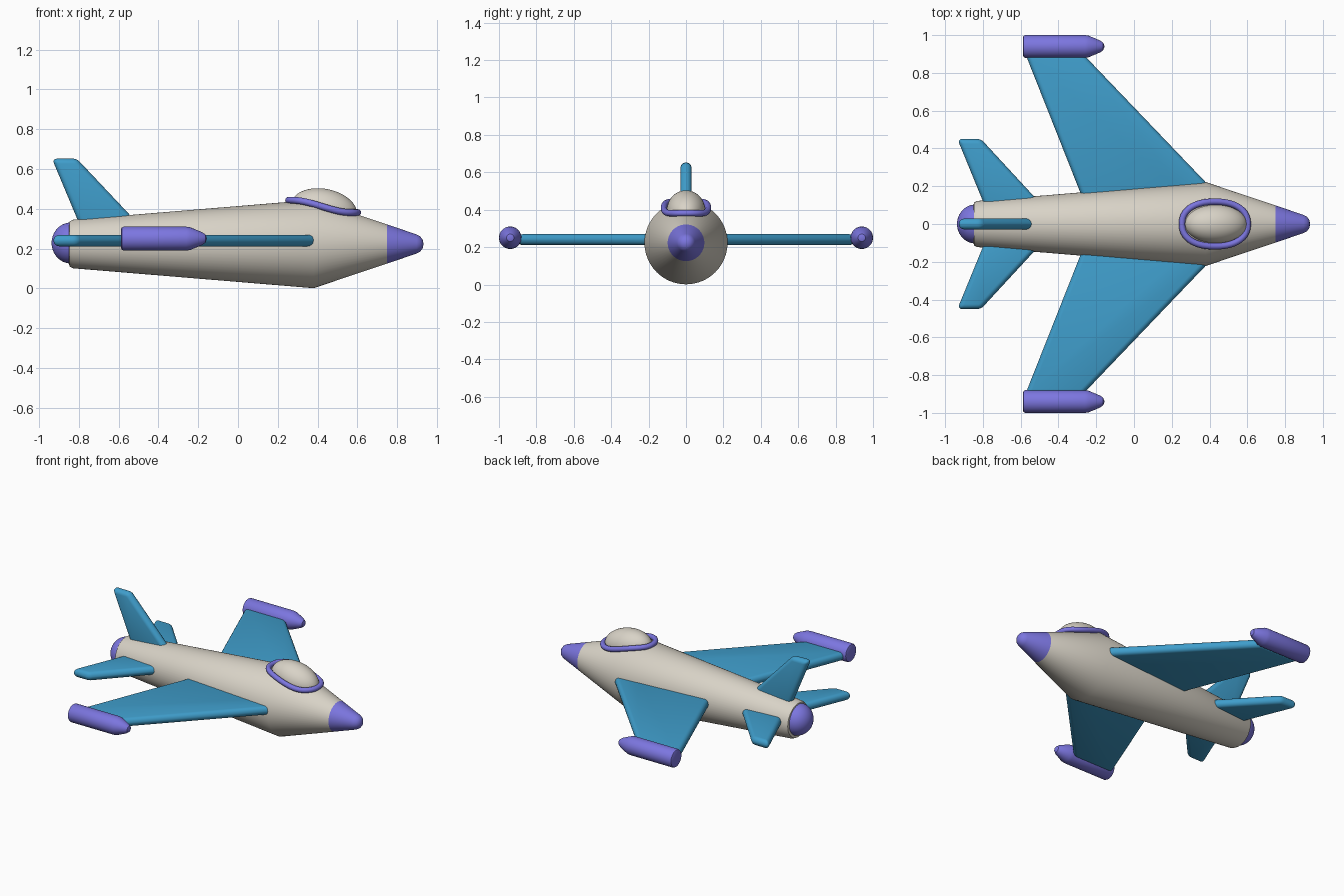
import bpy, bmesh, math
from mathutils import Vector, Matrix

cube = bpy.data.objects.get("Cube")
if cube:
    bpy.data.objects.remove(cube, do_unlink=True)


def material(name, rgb):
    m = bpy.data.materials.new(name)
    m.use_nodes = True
    m.diffuse_color = (*rgb, 1)
    bsdf = next(n for n in m.node_tree.nodes if n.type == 'BSDF_PRINCIPLED')
    bsdf.inputs["Base Color"].default_value = (*rgb, 1)
    return m


GREY = material("warm grey", (0.69, 0.65, 0.57))
BLUE = material("sky blue", (0.05, 0.34, 0.60))
PURPLE = material("violet", (0.20, 0.18, 0.74))
AXIS_Z = 0.223   # height of the fuselage axis
WING_Z = 0.24


def finish(name, bm, mats, angle=35):
    bmesh.ops.recalc_face_normals(bm, faces=bm.faces)
    me = bpy.data.meshes.new(name)
    bm.to_mesh(me)
    bm.free()
    ob = bpy.data.objects.new(name, me)
    bpy.context.collection.objects.link(ob)
    for m in mats:
        me.materials.append(m)
    bpy.ops.object.select_all(action='DESELECT')
    ob.select_set(True)
    bpy.context.view_layer.objects.active = ob
    bpy.ops.object.shade_smooth_by_angle(angle=math.radians(angle))
    return ob


def lathe(name, profile, centre, mats, steps=64, nose_x=None):
    """Turn (x, radius) points around a lengthwise axis."""
    bm = bmesh.new()
    vs = [bm.verts.new((x, r, 0)) for x, r in profile]
    es = [bm.edges.new(pair) for pair in zip(vs, vs[1:])]
    bmesh.ops.spin(bm, geom=vs + es, axis=(1, 0, 0), cent=(0, 0, 0),
                   angle=math.tau, steps=steps)
    bmesh.ops.remove_doubles(bm, verts=bm.verts, dist=0.0001)
    for f in bm.faces:
        if nose_x is not None and f.calc_center_median().x > nose_x:
            f.material_index = 1
    bmesh.ops.translate(bm, verts=bm.verts, vec=centre)
    return finish(name, bm, mats)


def panel(name, outline, place, thickness=0.058):
    """Extrude a flat outline and round all its edges."""
    bm = bmesh.new()
    face = bm.faces.new([bm.verts.new((x, y, -thickness / 2)) for x, y in outline])
    top = bmesh.ops.extrude_face_region(bm, geom=[face])["geom"]
    bmesh.ops.translate(bm, vec=(0, 0, thickness),
                        verts=[v for v in top if isinstance(v, bmesh.types.BMVert)])
    bmesh.ops.recalc_face_normals(bm, faces=bm.faces)
    bmesh.ops.bevel(bm, geom=list(bm.edges), offset=0.026, segments=4,
                    affect='EDGES', profile=0.5, clamp_overlap=True)
    bmesh.ops.transform(bm, matrix=place, verts=bm.verts)
    return finish(name, bm, [BLUE])


# Fuselage with painted nose
lathe("fuselage",
      [(-0.85, 0), (-0.85, 0.10), (-0.846, 0.114), (-0.83, 0.122), (0.38, 0.222),
       (0.75, 0.098), (0.898, 0.048), (0.916, 0.038), (0.928, 0.022), (0.933, 0)],
      (0, 0, AXIS_Z), [GREY, PURPLE], nose_x=0.75)

# Rounded engine cap
arc = [math.pi / 2 * i / 10 for i in range(11)]
lathe("engine_cap", [(-0.84 - 0.097 * math.sin(a), 0.103 * math.cos(a)) for a in arc],
      (0, 0, AXIS_Z + 0.005), [PURPLE])

# Wings, tailplanes and wingtip pods on both sides
wing = [(-0.25, 0.08), (0.33, 0.08), (0.395, 0.205), (-0.27, 0.90), (-0.575, 0.90)]
tail = [(-0.775, 0.06), (-0.45, 0.06), (-0.81, 0.45), (-0.935, 0.45)]
pod = [(-0.587, 0), (-0.587, 0.05), (-0.584, 0.056), (-0.576, 0.06), (-0.26, 0.06),
       (-0.24, 0.057), (-0.18, 0.032), (-0.163, 0.02), (-0.156, 0)]
for side, s in (("left", 1), ("right", -1)):
    # The nose points along +x, so the sides are told apart by y
    flip = Matrix.Translation((0, 0, WING_Z)) @ Matrix.Diagonal((1, s, 1, 1))
    panel(side + "_wing", wing, flip)
    panel(side + "_tailplane", tail, flip)
    lathe(side + "_wingtip_pod", pod, (0, s * 0.94, 0.25), [PURPLE], steps=40)

# Upright tail fin
fin = [(-0.775, 0.27), (-0.45, 0.27), (-0.81, 0.652), (-0.935, 0.652)]
panel("tail_fin", fin, Matrix.Rotation(math.pi / 2, 4, 'X'))

# Canopy dome
bm = bmesh.new()
bmesh.ops.create_uvsphere(bm, u_segments=48, v_segments=24, radius=1)
bmesh.ops.transform(bm, verts=bm.verts, matrix=(
    Matrix.Translation((0.433, 0, 0.398)) @ Matrix.Rotation(0.2, 4, 'Y')
    @ Matrix.Diagonal((0.167, 0.102, 0.102, 1))))
finish("canopy", bm, [GREY])


# Canopy rim: a tube on a rounded loop that dips towards the nose
def rim_point(t):
    c, s = math.cos(t), math.sin(t)
    x = 0.428 + 0.174 * math.copysign(abs(c) ** 0.88, c)
    y = 0.118 * math.copysign(abs(s) ** 0.88, s)
    k = min(max((x - 0.27) / 0.30, 0), 1)
    return Vector((x, y, 0.443 - 0.062 * k * k * (3 - 2 * k)))


N, M, R = 72, 12, 0.017
bm = bmesh.new()
rings = []
for i in range(N):
    t = math.tau * (i + 0.5) / N
    p = rim_point(t)
    along = (rim_point(t + 0.02) - rim_point(t - 0.02)).normalized()
    out = along.cross(Vector((0, 0, 1))).normalized()
    up = out.cross(along)
    rings.append([bm.verts.new(p + R * (out * math.cos(a) + up * math.sin(a)))
                  for a in (math.tau * j / M for j in range(M))])
for i in range(N):
    a, b = rings[i], rings[(i + 1) % N]
    for j in range(M):
        k = (j + 1) % M
        bm.faces.new((a[j], a[k], b[k], b[j]))
finish("canopy_rim", bm, [PURPLE], angle=60)
